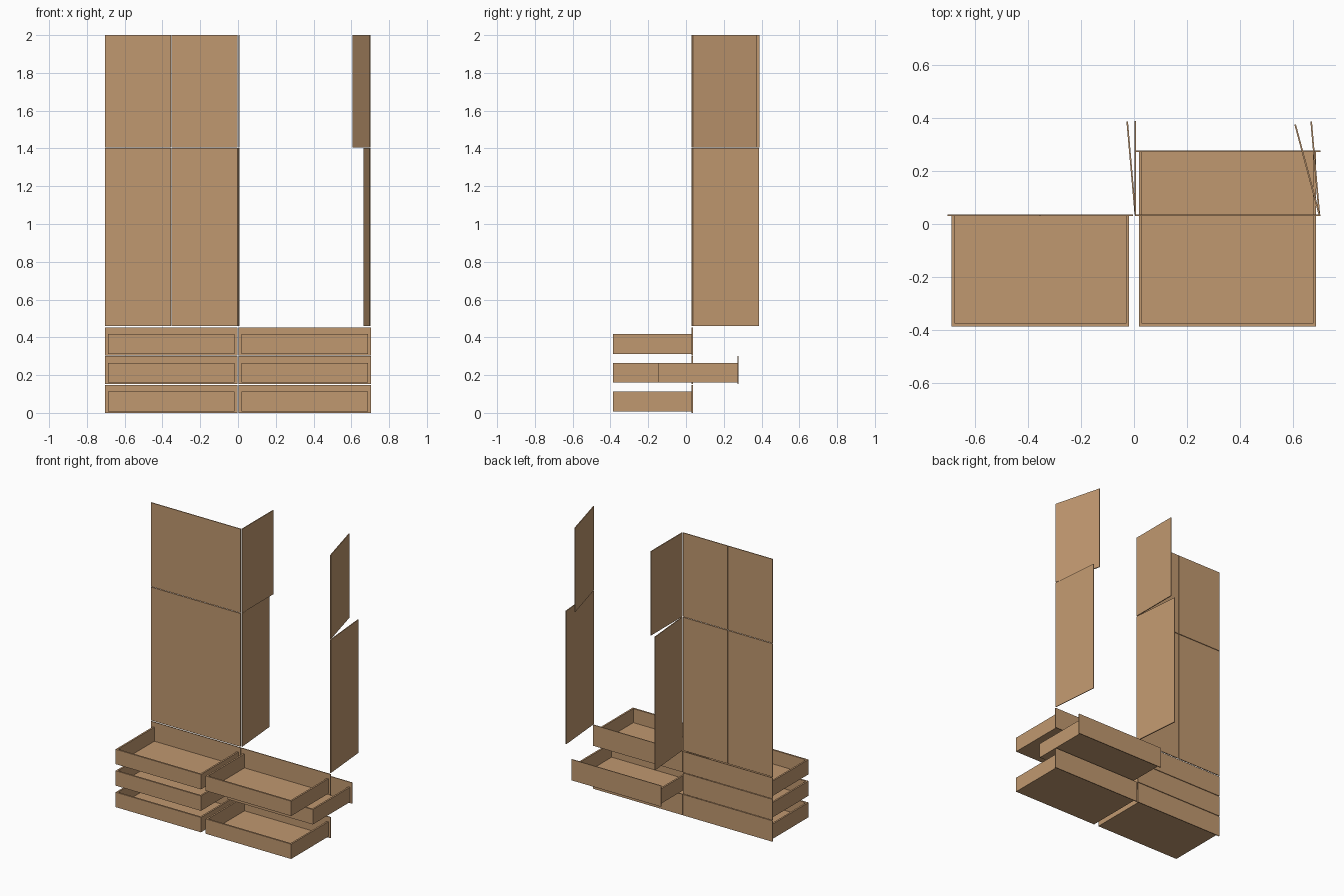
import bpy, bmesh, math
from mathutils import Matrix

if "Cube" in bpy.data.objects:
    bpy.data.objects.remove(bpy.data.objects["Cube"])

wood = bpy.data.materials.new("light_brown_wood")
wood.diffuse_color = (0.53, 0.315, 0.16, 1.0)
wood.use_nodes = True
wood.node_tree.nodes["Principled BSDF"].inputs["Base Color"].default_value = wood.diffuse_color

T = 0.006          # panel thickness
FACE = 0.036       # y of the outer face of the closed fronts
BACK = -0.387      # y of the drawer backs


def boxes(name, parts, matrix=None):
    """One object made of axis-aligned boxes (x0, x1, y0, y1, z0, z1)."""
    bm = bmesh.new()
    for x0, x1, y0, y1, z0, z1 in parts:
        m = Matrix.Translation(((x0 + x1) / 2, (y0 + y1) / 2, (z0 + z1) / 2)) \
            @ Matrix.Diagonal((x1 - x0, y1 - y0, z1 - z0, 1))
        bmesh.ops.create_cube(bm, size=1, matrix=m)
    me = bpy.data.meshes.new(name)
    bm.to_mesh(me)
    bm.free()
    me.materials.append(wood)
    ob = bpy.data.objects.new(name, me)
    bpy.context.collection.objects.link(ob)
    if matrix:
        ob.matrix_world = matrix
    return ob


# Drawers: two columns of three, the middle right one pulled out
for side, x0, x1 in (("left", -0.703, -0.003), ("right", 0.003, 0.703)):
    for row, name in enumerate(("bottom", "middle", "top")):
        z = row * 0.152
        slide = 0.242 if (side, name) == ("right", "middle") else 0.0
        a, b = x0 + 0.015, x1 - 0.016
        back, front = BACK + slide, FACE - T + slide
        lo, hi, w = z + 0.008, z + 0.113, 0.012
        boxes(f"{side}_{name}_drawer_front",
              [(x0, x1, front, front + T, z, z + 0.148)])
        boxes(f"{side}_{name}_drawer_box", [
            (a, a + w, back, front, lo, hi),
            (b - w, b, back, front, lo, hi),
            (a + w, b - w, back, back + w, lo, hi),
            (a + w, b - w, back + w, front, lo, lo + 0.006)])

# Doors: (name, hinge x, swing direction, angles for lower and upper door)
W = 0.352
doors = (("outer_left", -0.704, 1, (0, 0)),
         ("inner_left", -0.003, -1, (0, 0)),
         ("inner_right", 0.002, 1, (95, 90)),
         ("outer_right", 0.702, -1, (85, 75)))
levels = (("lower", 0.459, 1.402), ("upper", 1.406, 2.0))
for name, hx, s, angles in doors:
    w = W if any(angles) else 0.349
    for (level, z0, z1), ang in zip(levels, angles):
        m = Matrix.Translation((hx, FACE, 0)) \
            @ Matrix.Rotation(s * math.radians(ang), 4, 'Z')
        boxes(f"{name}_{level}_door",
              [(min(0, s * w), max(0, s * w), -T, 0, z0, z1)], m)
